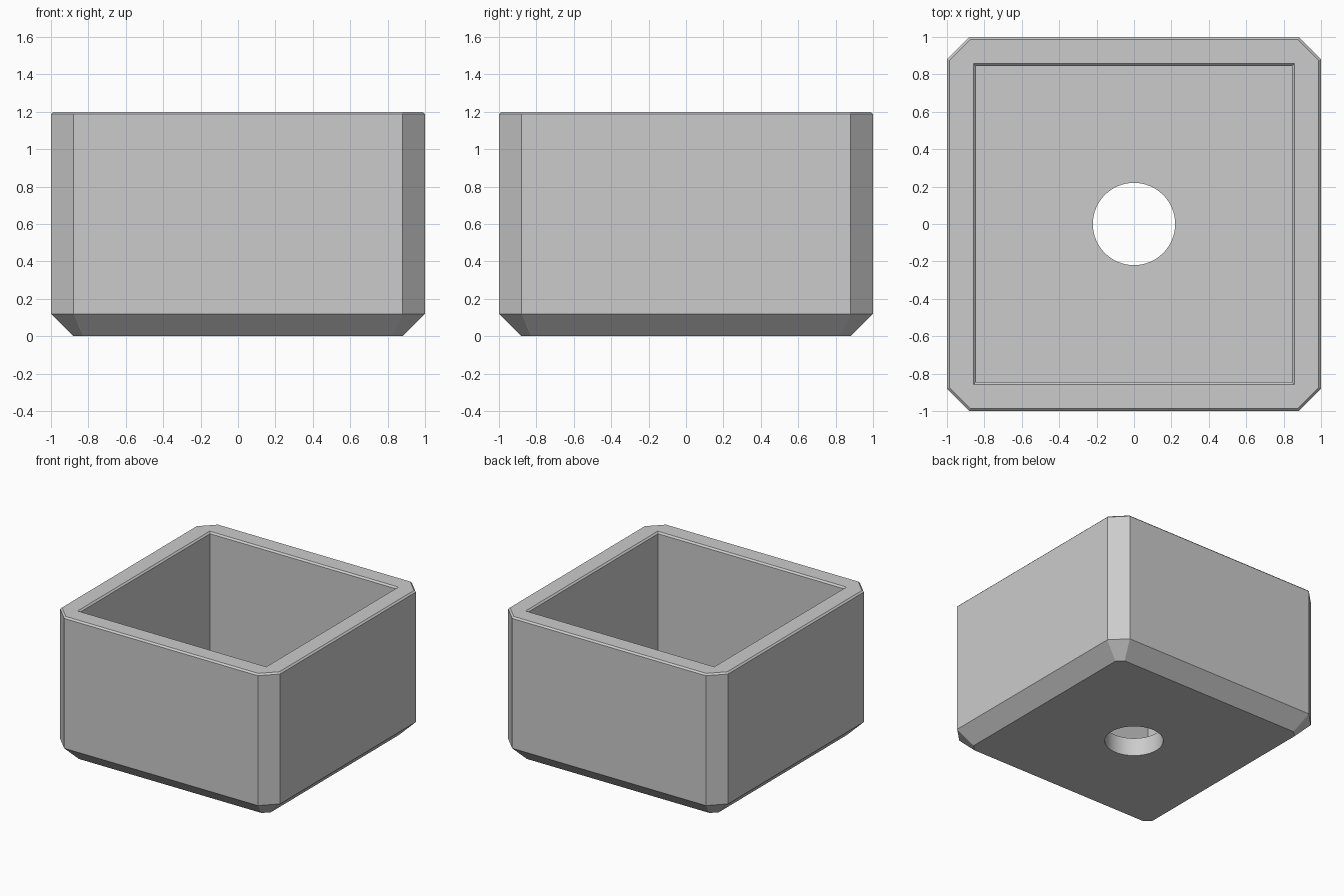
import bpy
import bmesh
import math

cube = bpy.data.objects.get("Cube")
if cube:
    bpy.data.objects.remove(cube, do_unlink=True)

HEIGHT = 1.2
CHAMFER = 0.12       # corner and base chamfers
LIP = 0.013          # small bevel along the rim
POCKET = 0.845       # half width of the inside
FLOOR = 0.15
HOLE_RADIUS = 0.22

grey = bpy.data.materials.new("plain grey")
grey.use_nodes = True
colour = (0.6, 0.6, 0.6, 1)
grey.diffuse_color = colour
grey.node_tree.nodes["Principled BSDF"].inputs["Base Color"].default_value = colour


def square(half):
    return [(half, -half), (half, half), (-half, half), (-half, -half)]


def cut_square(inset):
    """Square with cut corners, moved inward evenly on all eight sides."""
    a = 1 - inset
    b = 2 - CHAMFER - inset * math.sqrt(2) - a
    return [(b, -a), (a, -b), (a, b), (b, a), (-b, a), (-a, b), (-a, -b), (-b, -a)]


def circle(radius, count=64):
    return [(radius * math.cos(math.tau * i / count), radius * math.sin(math.tau * i / count))
            for i in range(count)]


def loft(name, sections):
    """Closed solid through (outline, height) sections, bottom to top."""
    bm = bmesh.new()
    rings = [[bm.verts.new((x, y, z)) for x, y in outline] for outline, z in sections]
    for low, high in zip(rings, rings[1:]):
        for i in range(len(low)):
            j = (i + 1) % len(low)
            bm.faces.new((low[i], low[j], high[j], high[i]))
    bm.faces.new(rings[0][::-1])
    bm.faces.new(rings[-1])
    bmesh.ops.recalc_face_normals(bm, faces=bm.faces)
    mesh = bpy.data.meshes.new(name)
    bm.to_mesh(mesh)
    bm.free()
    mesh.materials.append(grey)
    obj = bpy.data.objects.new(name, mesh)
    bpy.context.collection.objects.link(obj)
    return obj


def subtract(target, cutter):
    bpy.context.view_layer.objects.active = target
    mod = target.modifiers.new(cutter.name, "BOOLEAN")
    mod.operation = "DIFFERENCE"
    mod.solver = "EXACT"
    mod.object = cutter
    bpy.ops.object.modifier_apply(modifier=mod.name)
    bpy.data.objects.remove(cutter, do_unlink=True)


# Outer body with chamfered base, corners and rim
planter = loft("planter_box", [
    (cut_square(CHAMFER), 0),
    (cut_square(0), CHAMFER),
    (cut_square(0), HEIGHT - LIP),
    (cut_square(LIP), HEIGHT),
])

# Square pocket that flares at the rim
over = 0.1
subtract(planter, loft("pocket_cutter", [
    (square(POCKET), FLOOR),
    (square(POCKET), HEIGHT - LIP),
    (square(POCKET + LIP), HEIGHT),
    (square(POCKET + LIP), HEIGHT + over),
]))

# Round drain hole through the floor
subtract(planter, loft("drain_cutter", [
    (circle(HOLE_RADIUS), -over),
    (circle(HOLE_RADIUS), FLOOR + over),
]))

# Smooth the hole wall, keep every other edge sharp
bpy.ops.object.select_all(action="DESELECT")
planter.select_set(True)
bpy.context.view_layer.objects.active = planter
bpy.ops.object.shade_smooth_by_angle(angle=math.radians(20))
